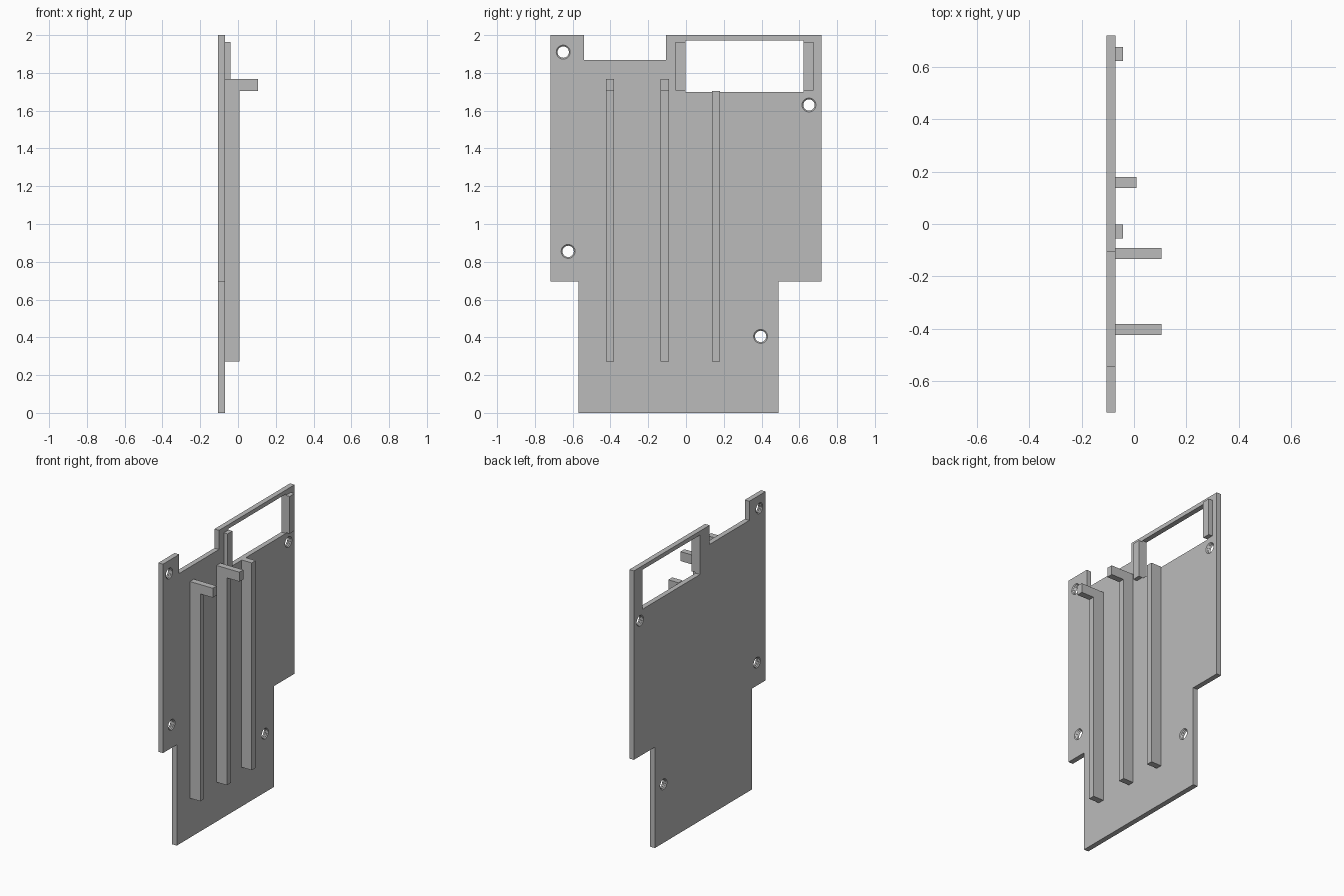
import bpy, bmesh, math

cube = bpy.data.objects.get("Cube")
if cube:
    bpy.data.objects.remove(cube, do_unlink=True)

BACK, FRONT = -0.105, -0.07      # plate faces along x
PAD, RIB, HOOK = -0.041, 0.009, 0.105

grey = bpy.data.materials.new("plain grey")
grey.use_nodes = True
colour = (0.5, 0.5, 0.5, 1)
grey.diffuse_color = colour
grey.node_tree.nodes["Principled BSDF"].inputs["Base Color"].default_value = colour


def finish(name, bm):
    bmesh.ops.recalc_face_normals(bm, faces=bm.faces)
    mesh = bpy.data.meshes.new(name)
    bm.to_mesh(mesh)
    bm.free()
    mesh.materials.append(grey)
    obj = bpy.data.objects.new(name, mesh)
    bpy.context.collection.objects.link(obj)
    return obj


def prism(name, points, direction):
    """Extrude a flat outline along a direction."""
    bm = bmesh.new()
    face = bm.faces.new([bm.verts.new(p) for p in points])
    moved = bmesh.ops.extrude_face_region(bm, geom=[face])["geom"]
    bmesh.ops.translate(bm, vec=direction,
                        verts=[v for v in moved if isinstance(v, bmesh.types.BMVert)])
    return finish(name, bm)


def block(name, x0, x1, y0, y1, z0, z1):
    outline = [(x0, y0, z0), (x0, y1, z0), (x0, y1, z1), (x0, y0, z1)]
    return prism(name, outline, (x1 - x0, 0, 0))


def ridged_cutter(name, y, z, sides=32):
    """Round cutter along x with small ridges, for a threaded-looking hole."""
    wide, narrow = 0.037, 0.030
    steps = 6
    bm = bmesh.new()
    rings = []
    for i in range(-1, steps + 2):
        x = BACK + (FRONT - BACK) * i / steps
        r = narrow if i % 2 else wide
        rings.append([bm.verts.new((x, y + r * math.cos(a), z + r * math.sin(a)))
                      for a in (math.tau * k / sides for k in range(sides))])
    for a, b in zip(rings, rings[1:]):
        for k in range(sides):
            n = (k + 1) % sides
            bm.faces.new((a[k], a[n], b[n], b[k]))
    bm.faces.new(rings[0])
    bm.faces.new(rings[-1])
    return finish(name, bm)


# Stepped plate with a notch in its top edge
outline = [(-0.568, 0), (0.49, 0), (0.49, 0.696), (0.718, 0.696), (0.718, 2),
           (-0.107, 2), (-0.107, 1.868), (-0.541, 1.868), (-0.541, 2),
           (-0.718, 2), (-0.718, 0.696), (-0.568, 0.696)]
plate = prism("plate", [(BACK, y, z) for y, z in outline], (FRONT - BACK, 0, 0))

# Window and screw holes
cutters = [block("window_cutter", BACK - 0.1, FRONT + 0.1, -0.002, 0.622, 1.70, 1.972)]
for y, z in [(-0.65, 1.91), (0.651, 1.63), (-0.624, 0.855), (0.395, 0.405)]:
    cutters.append(ridged_cutter("hole_cutter", y, z))
for cutter in cutters:
    cut = plate.modifiers.new(cutter.name, 'BOOLEAN')
    cut.operation = 'DIFFERENCE'
    cut.solver = 'EXACT'
    cut.object = cutter
bpy.context.view_layer.update()
cut_mesh = bpy.data.meshes.new_from_object(
    plate.evaluated_get(bpy.context.evaluated_depsgraph_get()))
plate.modifiers.clear()
plate.data = cut_mesh
for cutter in cutters:
    bpy.data.objects.remove(cutter, do_unlink=True)

# Pads beside the window
for name, y in [("window_pad_right", -0.055), ("window_pad_left", 0.622)]:
    block(name, FRONT, PAD, y, y + 0.053, 1.706, 1.963)

# Two hooked ribs and one plain rib
hooked = [(FRONT, 0.272), (RIB, 0.272), (RIB, 1.703), (HOOK, 1.703),
          (HOOK, 1.768), (FRONT, 1.768)]
for name, y in [("hooked_rib_outer", -0.424), ("hooked_rib_inner", -0.134)]:
    prism(name, [(x, y, z) for x, z in hooked], (0, 0.043, 0))
block("plain_rib", FRONT, RIB, 0.137, 0.180, 0.272, 1.703)
